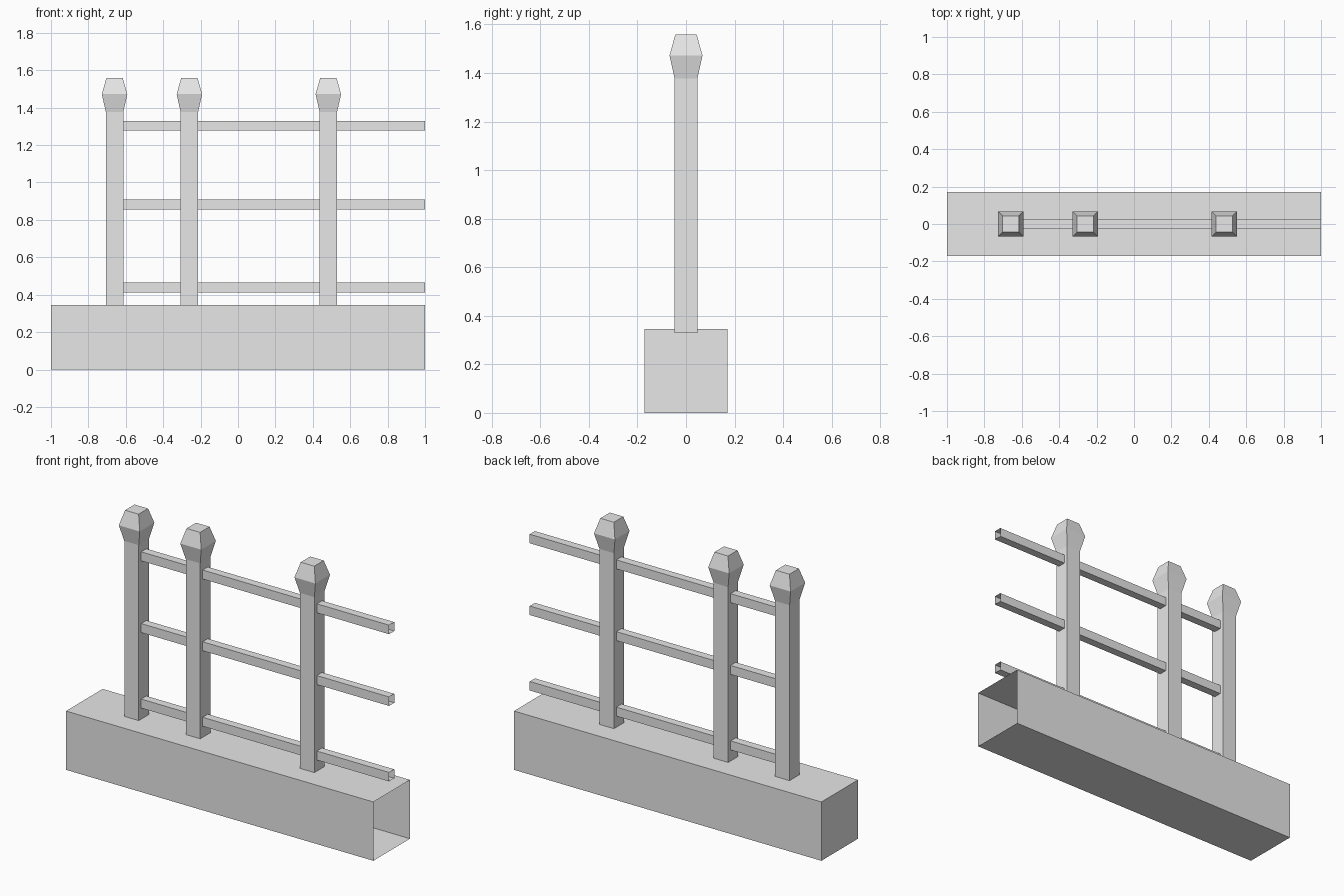
import bpy
import bmesh

if "Cube" in bpy.data.objects:
    bpy.data.objects.remove(bpy.data.objects["Cube"], do_unlink=True)

grey = bpy.data.materials.new("plain_grey")
grey.use_nodes = True
grey.diffuse_color = (0.8, 0.8, 0.8, 1)
grey.node_tree.nodes["Principled BSDF"].inputs["Base Color"].default_value = grey.diffuse_color


def finish(name, bm):
    bmesh.ops.recalc_face_normals(bm, faces=bm.faces)
    mesh = bpy.data.meshes.new(name)
    bm.to_mesh(mesh)
    bm.free()
    mesh.materials.append(grey)
    obj = bpy.data.objects.new(name, mesh)
    bpy.context.collection.objects.link(obj)


def trough(name, x0, x1, half_depth, z0, z1):
    """Thin-skinned square tube along x, open at its +x end."""
    bm = bmesh.new()
    section = [(-half_depth, z0), (half_depth, z0), (half_depth, z1), (-half_depth, z1)]
    near, far = ([bm.verts.new((x, y, z)) for y, z in section] for x in (x0, x1))
    bm.faces.new(near)
    for i in range(4):
        j = (i + 1) % 4
        bm.faces.new((near[i], near[j], far[j], far[i]))
    finish(name, bm)


def square_post(name, x, profile):
    """Square rings stacked up z, joined and closed at both ends."""
    bm = bmesh.new()
    corners = [(-1, -1), (1, -1), (1, 1), (-1, 1)]
    rings = [[bm.verts.new((x + sx * r, sy * r, z)) for sx, sy in corners]
             for r, z in profile]
    for a, b in zip(rings, rings[1:]):
        for i in range(4):
            j = (i + 1) % 4
            bm.faces.new((a[i], a[j], b[j], b[i]))
    bm.faces.new(rings[0])
    bm.faces.new(rings[-1])
    finish(name, bm)


# Low wall under the fence
trough("base_wall", -1, 1, 0.17, 0, 0.346)

# Posts with flared, tapered heads
post_profile = [(0.047, 0.33), (0.047, 1.378), (0.068, 1.472), (0.044, 1.558)]
for label, x in (("right", -0.66), ("middle", -0.26), ("left", 0.483)):
    square_post(f"{label}_post", x, post_profile)

# Horizontal rails running from the first post to the open end
for label, z in (("lower", 0.411), ("middle", 0.855), ("upper", 1.277)):
    trough(f"{label}_rail", -0.63, 1, 0.024, z, z + 0.053)
